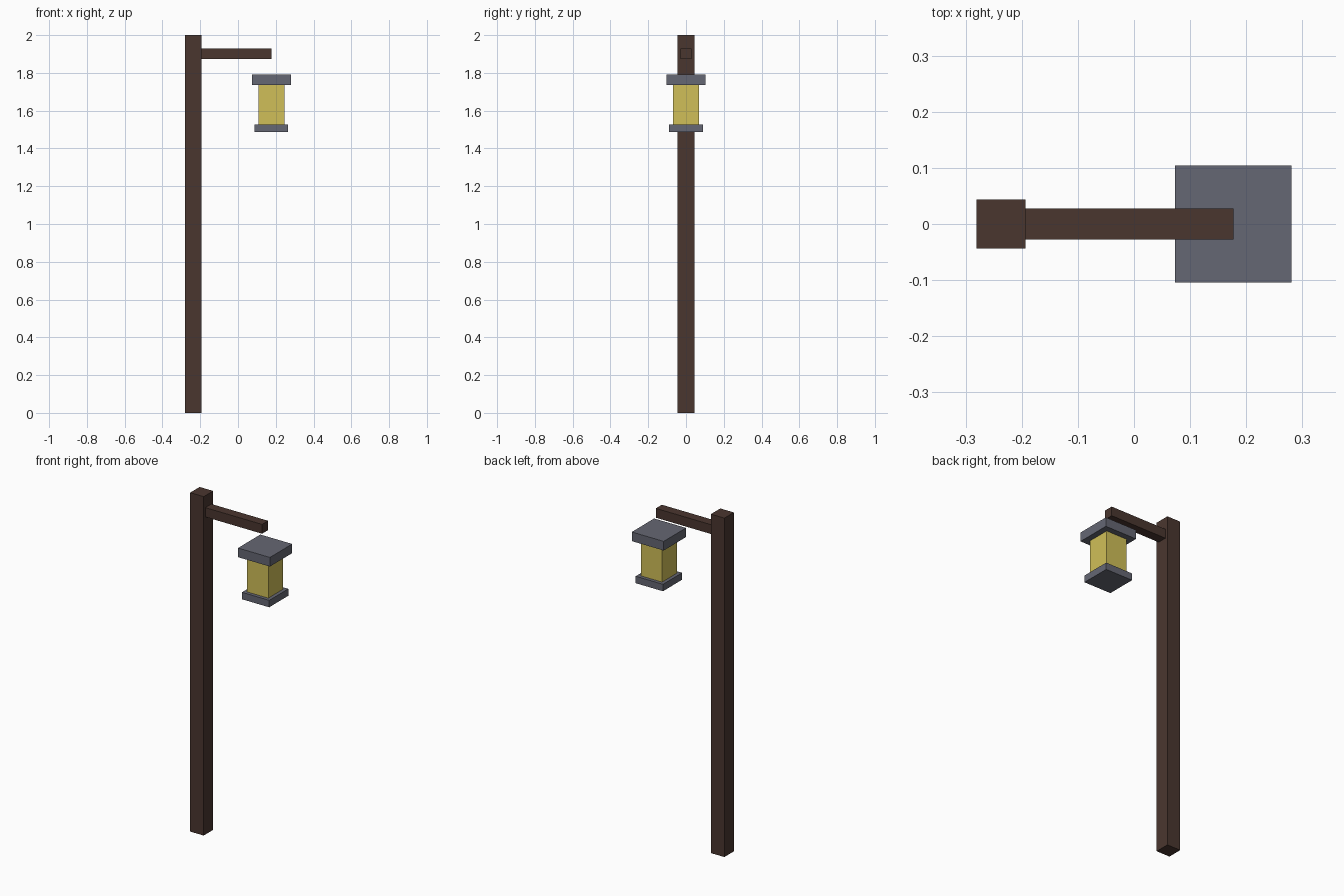
import bpy

if "Cube" in bpy.data.objects:
    bpy.data.objects.remove(bpy.data.objects["Cube"])


def srgb(r, g, b):
    """Convert 0-255 display colour to linear RGBA."""
    def lin(c):
        c /= 255
        return c / 12.92 if c <= 0.04045 else ((c + 0.055) / 1.055) ** 2.4
    return (lin(r), lin(g), lin(b), 1.0)


def material(name, rgb):
    mat = bpy.data.materials.new(name)
    mat.diffuse_color = srgb(*rgb)
    mat.use_nodes = True
    mat.node_tree.nodes["Principled BSDF"].inputs["Base Color"].default_value = mat.diffuse_color
    return mat


def box(name, x, y, z, mat):
    """Box from (min, max) ranges on each axis."""
    ranges = (x, y, z)
    bpy.ops.mesh.primitive_cube_add(size=1, location=[(a + b) / 2 for a, b in ranges])
    ob = bpy.context.object
    ob.name = name
    ob.scale = [b - a for a, b in ranges]
    bpy.ops.object.transform_apply(location=False, rotation=False, scale=True)
    ob.data.materials.append(mat)
    return ob


wood = material("dark_wood", (74, 54, 47))
metal = material("grey_metal", (101, 103, 115))
glow = material("yellow_glass", (208, 191, 88))

# Square post and the arm reaching out over the lantern
box("post", (-0.281, -0.193), (-0.044, 0.044), (0, 2), wood)
box("arm", (-0.193, 0.177), (-0.028, 0.028), (1.874, 1.929), wood)

# Hanging lantern: stacked square blocks on one axis
LANTERN_X = 0.177
for name, half, z, mat in (
    ("lantern_base", 0.089, (1.487, 1.528), metal),
    ("lantern_glass", 0.069, (1.528, 1.737), glow),
    ("lantern_cap", 0.104, (1.737, 1.791), metal),
):
    box(name, (LANTERN_X - half, LANTERN_X + half), (-half, half), z, mat)
